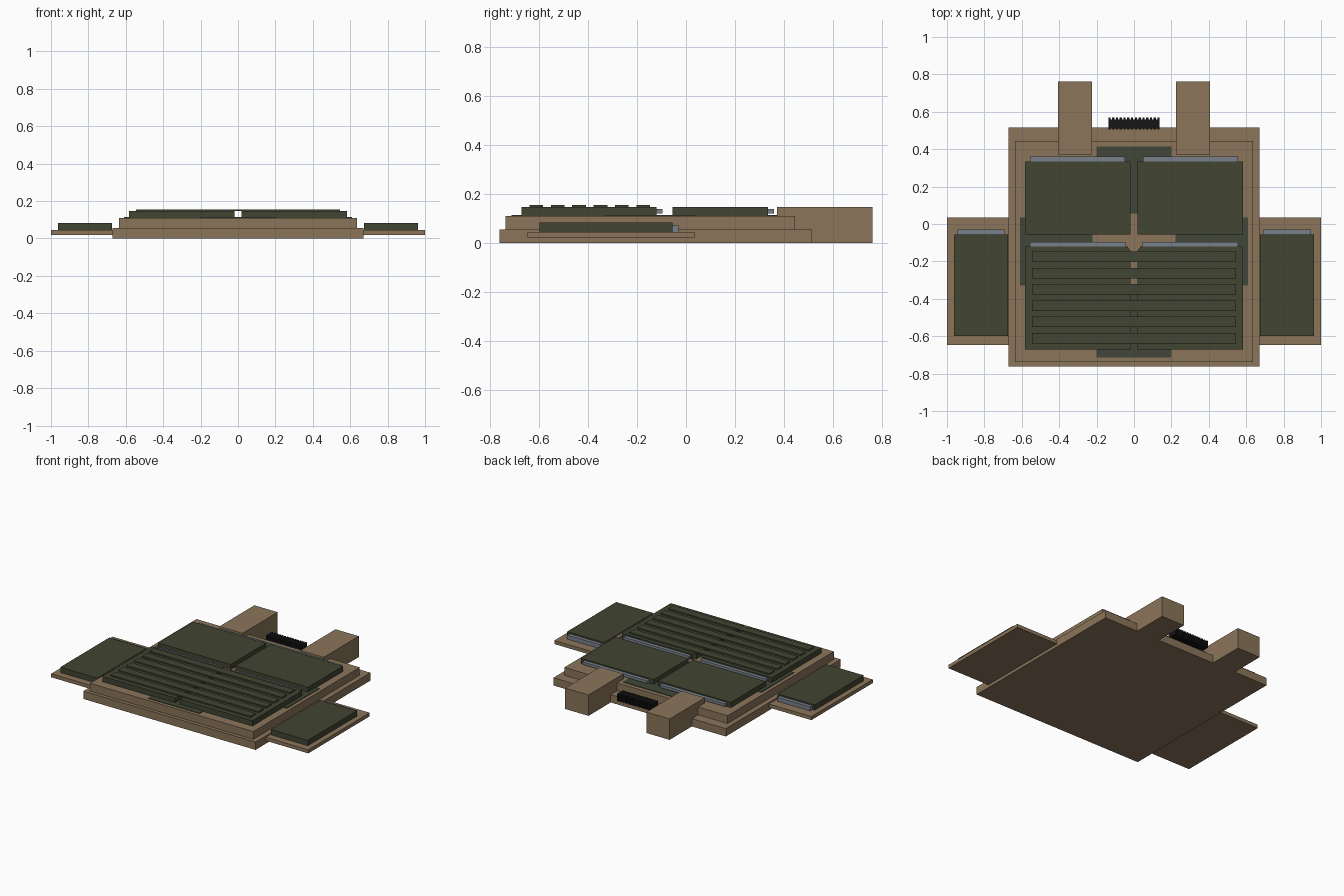
import bpy, bmesh

if "Cube" in bpy.data.objects:
    bpy.data.objects.remove(bpy.data.objects["Cube"])


def material(name, rgb):
    m = bpy.data.materials.new(name)
    m.diffuse_color = (*rgb, 1)
    m.use_nodes = True
    m.node_tree.nodes["Principled BSDF"].inputs["Base Color"].default_value = m.diffuse_color
    return m


BROWN = material("earth_brown", (0.258, 0.178, 0.102))
GREEN = material("dark_olive", (0.054, 0.058, 0.032))
MARK = material("grey_olive", (0.052, 0.062, 0.040))
STEEL = material("blue_grey", (0.19, 0.22, 0.26))
BLACK = material("black", (0.008, 0.008, 0.008))


def prism(name, outline, z0, z1, mat):
    """Extrude a flat outline from z0 to z1."""
    bm = bmesh.new()
    face = bm.faces.new([bm.verts.new((x, y, z0)) for x, y in outline])
    top = bmesh.ops.extrude_face_region(bm, geom=[face])["geom"]
    bmesh.ops.translate(bm, vec=(0, 0, z1 - z0),
                        verts=[g for g in top if isinstance(g, bmesh.types.BMVert)])
    bmesh.ops.recalc_face_normals(bm, faces=bm.faces)
    mesh = bpy.data.meshes.new(name)
    bm.to_mesh(mesh)
    bm.free()
    mesh.materials.append(mat)
    obj = bpy.data.objects.new(name, mesh)
    bpy.context.collection.objects.link(obj)
    return obj


def box(name, x0, x1, y0, y1, z0, z1, mat):
    return prism(name, [(x0, y0), (x1, y0), (x1, y1), (x0, y1)], z0, z1, mat)


# Stepped base
box("lower_base", -0.67, 0.67, -0.762, 0.515, 0, 0.055, BROWN)
box("upper_base", -0.635, 0.635, -0.737, 0.445, 0.055, 0.11, BROWN)

# Flat floor markings front and back
box("back_marking", -0.2, 0.2, 0.057, 0.415, 0.11, 0.114, MARK)
box("front_marking", -0.2, 0.2, -0.713, -0.35, 0.11, 0.114, MARK)

# Parts repeated left and right
for s, side in ((-1, "left"), (1, "right")):
    def pair(name, x0, x1, y0, y1, z0, z1, mat):
        box(f"{side}_{name}", s * x0, s * x1, y0, y1, z0, z1, mat)

    pair("marking", 0.222, 0.61, -0.328, 0.035, 0.11, 0.114, MARK)
    # Side wing with its panel and hinge strip
    pair("wing", 0.66, 1.0, -0.647, 0.035, 0.02, 0.045, BROWN)
    pair("wing_panel", 0.675, 0.963, -0.599, -0.055, 0.045, 0.083, GREEN)
    pair("wing_hinge", 0.69, 0.945, -0.056, -0.03, 0.045, 0.073, STEEL)
    # Back panel and hinge strip
    pair("back_panel", 0.018, 0.583, -0.055, 0.335, 0.11, 0.147, GREEN)
    pair("back_hinge", 0.048, 0.555, 0.334, 0.36, 0.12, 0.139, STEEL)
    # Front panel with a clipped inner corner, and hinge strip
    prism(f"{side}_front_panel",
          [(s * 0.018, -0.672), (s * 0.583, -0.672), (s * 0.583, -0.12),
           (s * 0.036, -0.12), (s * 0.018, -0.145)], 0.11, 0.147, GREEN)
    pair("front_hinge", 0.045, 0.555, -0.121, -0.095, 0.12, 0.139, STEEL)
    # Rear arm block
    pair("rear_arm", 0.225, 0.406, 0.372, 0.762, 0, 0.147, BROWN)

# Raised ribs across the front panels
for i in range(6):
    y = -0.611 + i * 0.0872
    box(f"front_rib_{i + 1}", -0.545, 0.545, y - 0.028, y + 0.028, 0.147, 0.156, GREEN)

# Rear grille: a core with upright slats
box("grille_core", -0.135, 0.135, 0.51, 0.56, 0.058, 0.102, BLACK)
for i in range(14):
    x = -0.131 + i * 0.262 / 13
    box(f"grille_slat_{i + 1}", x - 0.006, x + 0.006, 0.505, 0.57, 0.055, 0.105, BLACK)
